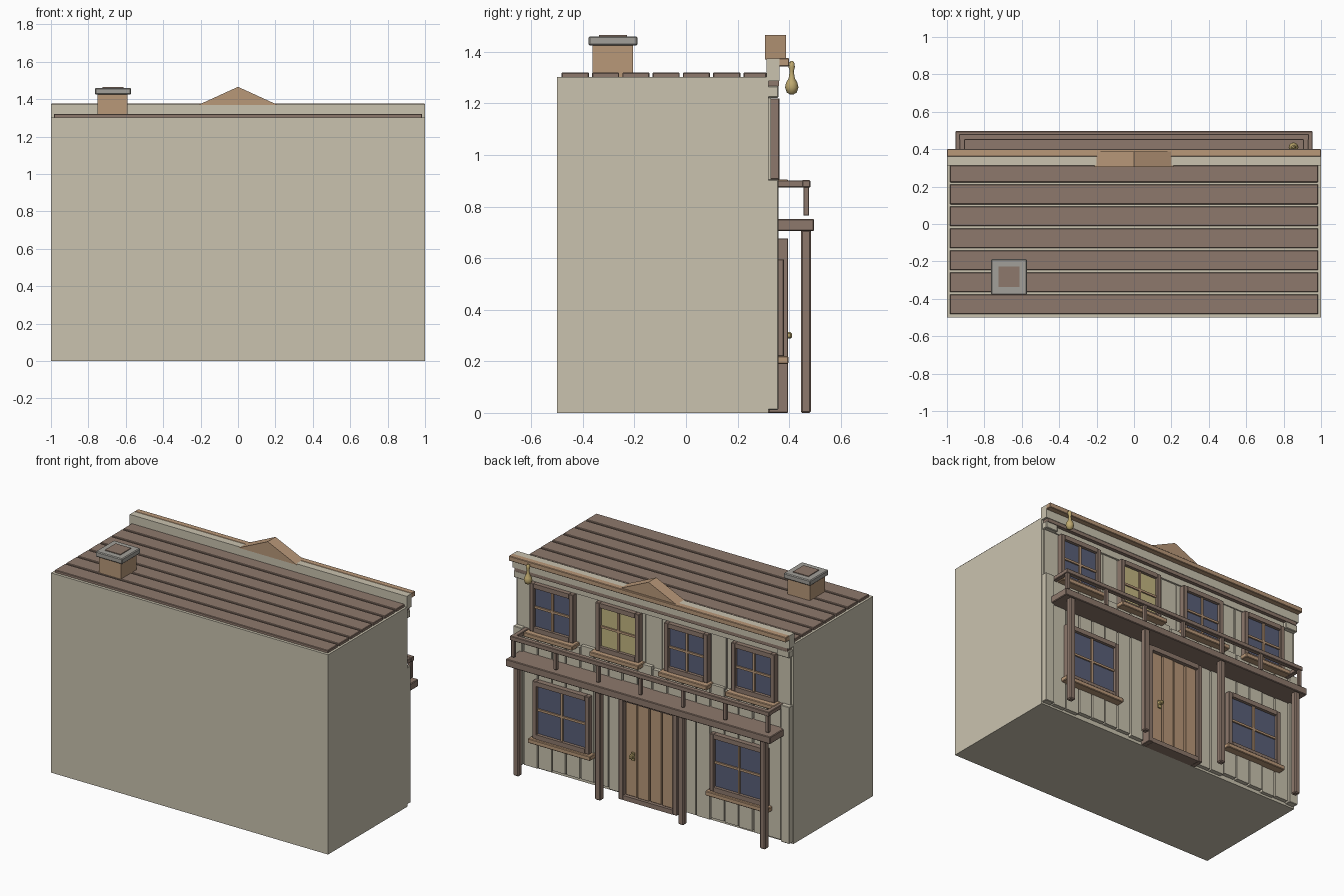
import bpy, bmesh, random
from mathutils import Vector

random.seed(4)
old = bpy.data.objects.get("Cube")
if old:
    bpy.data.objects.remove(old, do_unlink=True)


def material(name, r, g, b):
    m = bpy.data.materials.new(name)
    m.use_nodes = True
    m.diffuse_color = (r, g, b, 1)
    m.node_tree.nodes["Principled BSDF"].inputs["Base Color"].default_value = (r, g, b, 1)
    return m


cream = material("cream paint", .59, .545, .43)
brown = material("brown wood", .27, .19, .15)
tan = material("tan wood", .485, .314, .19)
glass = material("dark glass", .10, .115, .19)
lit = material("lit glass", .55, .47, .22)
gold = material("brass", .52, .40, .16)
grey = material("grey stone", .36, .35, .32)


def finish(name, bm, mat):
    bmesh.ops.recalc_face_normals(bm, faces=bm.faces)
    mesh = bpy.data.meshes.new(name)
    bm.to_mesh(mesh)
    bm.free()
    mesh.materials.append(mat)
    ob = bpy.data.objects.new(name, mesh)
    bpy.context.collection.objects.link(ob)
    return ob


def box(name, mat, x, y, z, bevel=0):
    """Box from (low, high) ranges, with an optional chamfer."""
    bm = bmesh.new()
    bmesh.ops.create_cube(bm, size=1)
    for v in bm.verts:
        v.co = Vector([(a + b) / 2 + c * (b - a) for c, (a, b) in zip(v.co, (x, y, z))])
    if bevel:
        bmesh.ops.bevel(bm, geom=bm.edges[:], offset=bevel, segments=1, affect='EDGES')
    return finish(name, bm, mat)


def lathe(name, mat, x, y, profile, sides=12):
    """Turned shape around a vertical axis from (radius, height) points."""
    bm = bmesh.new()
    rings = []
    for r, z in profile:
        ring = bmesh.ops.create_circle(bm, segments=sides, radius=r)["verts"]
        bmesh.ops.translate(bm, verts=ring, vec=(x, y, z))
        rings.append(ring)
    for a, b in zip(rings, rings[1:]):
        for i in range(sides):
            j = (i + 1) % sides
            bm.faces.new((a[i], a[j], b[j], b[i]))
    bm.faces.new(rings[0])
    bm.faces.new(rings[-1])
    ob = finish(name, bm, mat)
    for p in ob.data.polygons:
        p.use_smooth = len(p.vertices) == 4
    return ob


def window(name, x, half, z0, z1, wall, face, pane):
    """Framed window with a cross of glazing bars and a projecting sill."""
    t = .03
    y = (wall, face)
    for s in (-1, 1):
        e = sorted((x + s * half, x + s * (half - t)))
        box(name + "_jamb", brown, e, y, (z0, z1), .003)
    box(name + "_head", brown, (x - half + t, x + half - t), y, (z1 - t, z1))
    box(name + "_foot", brown, (x - half + t, x + half - t), y, (z0, z0 + t))
    front = face - .02
    box(name + "_pane", pane, (x - half + t, x + half - t), (front - .008, front),
        (z0 + t, z1 - t))
    zm = (z0 + z1) / 2
    box(name + "_upright_bar", tan, (x - .007, x + .007), (front, front + .01), (z0 + t, z1 - t))
    box(name + "_cross_bar", tan, (x - half + t, x + half - t), (front, front + .009),
        (zm - .007, zm + .007))
    box(name + "_sill", tan, (x - half - .02, x + half + .02), (wall, .397),
        (z0 - .03, z0), .004)


def planks(name, low, high, z0, z1, y, step, wobble):
    """Row of uneven upright boards on the street wall."""
    n = max(1, round((high - low) / step))
    w = (high - low) / n
    for i in range(n):
        a = low + i * w
        box(name, cream, (a + .005, a + w - .005), (.31, y - random.uniform(0, .006)),
            (z0 + random.uniform(0, wobble), z1 - random.uniform(0, wobble)))


# Main block
box("main_walls", cream, (-1, 1), (-.5, .32), (0, 1.303))

# Roof boards
for i in range(7):
    a = -.482 + i * .1175
    box("roof_board", brown, (-.985, .985), (a, min(a + .105, .312)), (1.3, 1.32), .003)

# Chimney
box("chimney_shaft", tan, (-.75, -.59), (-.363, -.205), (1.3, 1.43))
box("chimney_cap", grey, (-.765, -.572), (-.378, -.188), (1.425, 1.46), .005)
box("chimney_flue", brown, (-.724, -.613), (-.337, -.228), (1.43, 1.465))

# Parapet and cornice
box("parapet", cream, (-1, 1), (.312, .363), (1.288, 1.374))
box("cornice", tan, (-1, 1), (.36, .4), (1.344, 1.376), .003)
box("cornice_strip", brown, (-.985, .985), (.315, .36), (1.265, 1.29))
box("header_board", cream, (-.985, .985), (.31, .336), (1.222, 1.266))
for s in (-1, 1):
    box("header_block", cream, (s * .95 - .045, s * .95 + .045), (.31, .358), (1.222, 1.267), .004)

# Gable above the cornice
bm = bmesh.new()
ends = [[bm.verts.new((x, y, z)) for x, z in ((-.21, 1.37), (.21, 1.37), (0, 1.466))]
        for y in (.306, .387)]
bm.faces.new(ends[0])
bm.faces.new(ends[1])
for i in range(3):
    j = (i + 1) % 3
    bm.faces.new((ends[0][i], ends[0][j], ends[1][j], ends[1][i]))
finish("gable", bm, tan)

# Street wall boards
planks("upper_plank", -.99, .99, .74, 1.225, .329, .115, 0)
for s in (-1, 1):
    low, high = sorted((s * .215, s * .93))
    planks("lower_plank", low, high, .01, .9, .35, .1, .02)
    box("corner_board", cream, (s * .965 - .032, s * .965 + .032), (.31, .358), (.012, .905), .003)
planks("door_head_plank", -.215, .215, .66, .9, .35, .1, .02)

# Windows
for x in (-.735, -.25, .245, .72):
    window("upper_window", x, .157, .905, 1.22, .318, .362, lit if 0 < x < .5 else glass)
for x in (-.64, .64):
    window("lower_window", x, .205, .22, .595, .318, .38, glass)

# Door
for s in (-1, 1):
    box("door_jamb", brown, (s * .195 - .016, s * .195 + .016), (.32, .396), (0, .677), .003)
box("door_head", brown, (-.18, .18), (.32, .396), (.645, .677))
box("door_threshold", brown, (-.18, .18), (.32, .394), (0, .03))
box("door_back", brown, (-.18, .18), (.32, .36), (.03, .645))
for i in range(4):
    a = -.178 + i * .089
    box("door_plank", tan, (a + .003, a + .086), (.34, .378 - .004 * (i % 2)), (.03, .645), .003)
box("door_plate", gold, (.105, .127), (.37, .384), (.27, .32))
box("door_knob", gold, (.103, .129), (.38, .411), (.288, .313), .006)

# Balcony, posts and railing
box("balcony_floor", brown, (-.955, .955), (.32, .497), (.705, .752), .004)
for x in (-.89, -.3, .3, .89):
    box("porch_post", brown, (x - .02, x + .02), (.445, .485), (0, .71), .006)
box("front_rail", brown, (-.935, .935), (.45, .482), (.874, .903), .003)
for s in (-1, 1):
    box("side_rail", brown, (s * .918 - .015, s * .918 + .015), (.32, .455), (.874, .902), .003)
for i in range(7):
    x = -.918 + i * .306
    box("rail_post", brown, (x - .011, x + .011), (.455, .477), (.765, .88), .002)

# Hanging lamp
box("lamp_bracket", gold, (.845, .861), (.36, .412), (1.348, 1.36))
lathe("hanging_lamp", gold, .853, .41,
      [(.007, 1.235), (.019, 1.242), (.026, 1.262), (.022, 1.28), (.012, 1.298),
       (.008, 1.325), (.012, 1.34), (.011, 1.356), (.005, 1.364)])
